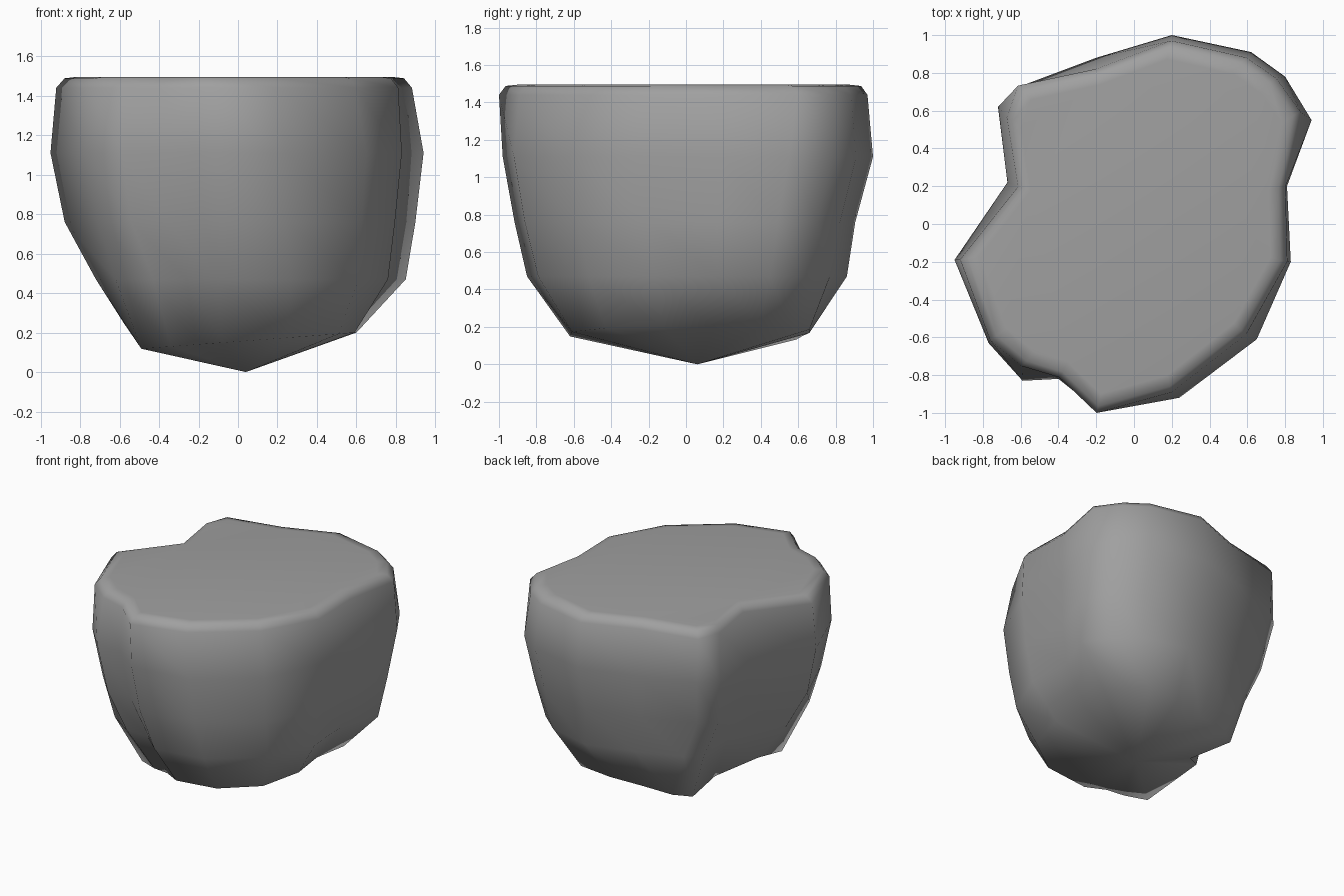
import bpy
import bmesh

default_cube = bpy.data.objects.get("Cube")
if default_cube:
    bpy.data.objects.remove(default_cube, do_unlink=True)

# Plain grey stone
stone = bpy.data.materials.new("grey stone")
stone.use_nodes = True
colour = (0.35, 0.35, 0.35, 1)
stone.diffuse_color = colour
stone.node_tree.nodes["Principled BSDF"].inputs["Base Color"].default_value = colour

# Outlines of the boulder from the bottom up: foot, flank, girth and top edge
foot = [(.17, .66), (.41, .66), (.5, .56), (.6, .4), (.55, .15), (.59, -.12),
        (.51, -.43), (.25, -.61), (-.08, -.62), (-.21, -.54), (-.34, -.51),
        (-.49, -.44), (-.58, -.03), (-.36, .17), (-.42, .52), (-.3, .59), (-.07, .62)]
flank = [(.24, .86), (.57, .77), (.72, .64), (.85, .45), (.74, .17), (.76, -.17),
         (.61, -.52), (.27, -.79), (-.1, -.85), (-.26, -.71), (-.43, -.71),
         (-.62, -.58), (-.72, -.16), (-.49, .19), (-.53, .54), (-.43, .64), (-.1, .76)]
belly = [(.2, 1), (.62, .91), (.8, .78), (.94, .55), (.81, .2), (.83, -.2),
         (.65, -.61), (.24, -.92), (-.2, -.98), (-.4, -.82), (-.59, -.83),
         (-.77, -.63), (-.95, -.19), (-.67, .22), (-.72, .62), (-.6, .73), (-.2, .88)]
rim = [(.2, .98), (.6, .89), (.76, .78), (.89, .6), (.81, .2), (.82, -.2),
       (.6, -.59), (.2, -.9), (-.2, -1.01), (-.4, -.82), (-.6, -.76),
       (-.77, -.62), (-.93, -.19), (-.62, .2), (-.68, .57), (-.62, .74), (-.2, .83)]


def ring(bm, outline, z, sx=1, sy=1, cx=0, cy=0, tilt=0):
    """Add one loop of the boulder, optionally rising towards +x."""
    return [bm.verts.new((x * sx + cx, y * sy + cy, z + tilt * x)) for x, y in outline]


def bridge(bm, low, high):
    """Join two neighbouring loops with quads."""
    for i in range(len(low)):
        j = i - 1
        bm.faces.new((low[j], low[i], high[i], high[j]))


bm = bmesh.new()
# Rounded flank rising from the tilted foot to the bevelled rim
loops = [
    ring(bm, foot, .155, tilt=.075),
    ring(bm, flank, .47),
    ring(bm, belly, .76, .94, .92, .015, -.015),
    ring(bm, belly, 1.11),
    ring(bm, rim, 1.44, .99, .99),
    ring(bm, rim, 1.488, .945, .955),
    ring(bm, rim, 1.495, .88, .89),
]
for low, high in zip(loops, loops[1:]):
    bridge(bm, low, high)

# The foot lifts where its outermost right corner leaves the ground
base = loops[0]
min(base, key=lambda v: v.co.x).co.z = .25

# Flat top and pointed underside
bm.faces.new(loops[-1])
tip = bm.verts.new((.04, .06, 0))
for i in range(len(base)):
    bm.faces.new((base[i], base[i - 1], tip))
bmesh.ops.recalc_face_normals(bm, faces=bm.faces[:])

mesh = bpy.data.meshes.new("boulder")
bm.to_mesh(mesh)
bm.free()
mesh.materials.append(stone)
boulder = bpy.data.objects.new("boulder", mesh)
bpy.context.collection.objects.link(boulder)
for face in mesh.polygons:
    face.use_smooth = True
